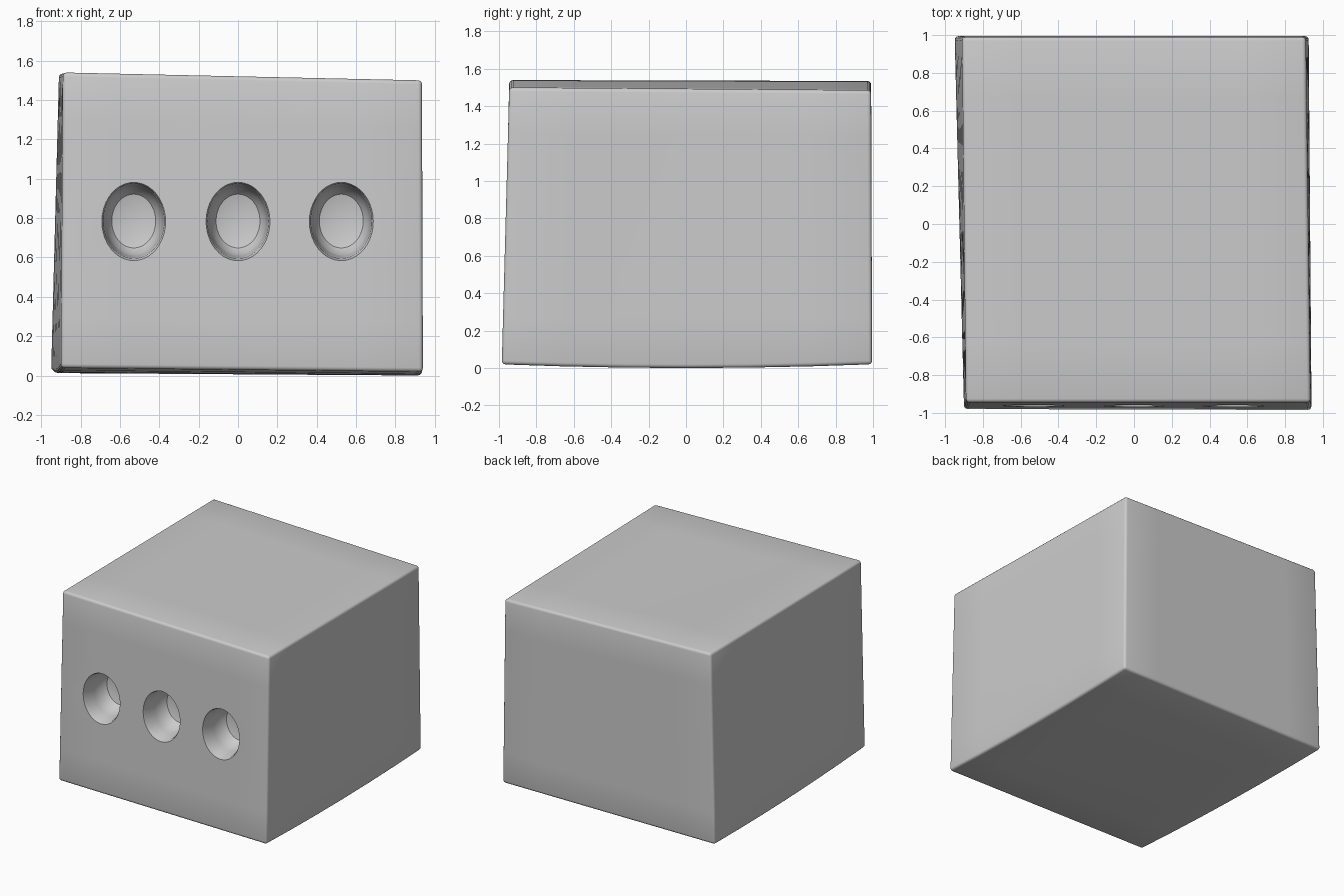
import bpy, bmesh, math
from mathutils import Vector

cube = bpy.data.objects.get("Cube")
if cube:
    bpy.data.objects.remove(cube, do_unlink=True)

# One plain clay colour
clay = bpy.data.materials.new("light_grey_clay")
clay.use_nodes = True
colour = (0.6, 0.6, 0.6, 1)
clay.diffuse_color = colour
bsdf = next(n for n in clay.node_tree.nodes if n.type == 'BSDF_PRINCIPLED')
bsdf.inputs["Base Color"].default_value = colour


def make_object(name, bm):
    bmesh.ops.recalc_face_normals(bm, faces=bm.faces)
    mesh = bpy.data.meshes.new(name)
    bm.to_mesh(mesh)
    bm.free()
    mesh.materials.append(clay)
    obj = bpy.data.objects.new(name, mesh)
    bpy.context.collection.objects.link(obj)
    return obj


# Slightly skewed block: corners keyed by side (x, y, z)
corners = {
    (-1, -1, -1): (-0.90, -0.98, 0.035), (1, -1, -1): (0.94, -0.985, 0.015),
    (-1, 1, -1): (-0.95, 0.995, 0.02), (1, 1, -1): (0.925, 0.995, 0.015),
    (-1, -1, 1): (-0.89, -0.945, 1.535), (1, -1, 1): (0.935, -0.945, 1.495),
    (-1, 1, 1): (-0.91, 0.99, 1.53), (1, 1, 1): (0.91, 0.99, 1.48),
}
bm = bmesh.new()
bmesh.ops.create_cube(bm, size=2)
for v in bm.verts:
    v.co = Vector(corners[tuple(round(c) for c in v.co)])
# Slight sag in the middle of the base
bmesh.ops.subdivide_edges(bm, edges=bm.edges[:], cuts=5, use_grid_fill=True)
for v in bm.verts:
    if v.co.z < 0.1:
        v.co.z -= 0.02 * max(0, 1 - v.co.y ** 2)
low = min(v.co.z for v in bm.verts)
for v in bm.verts:
    v.co.z -= low
bmesh.ops.recalc_face_normals(bm, faces=bm.faces)
# Soften the block's edges
sharp = [e for e in bm.edges if e.calc_face_angle(0) > 1.0]
bmesh.ops.bevel(bm, geom=sharp, offset=0.02, segments=3, profile=0.5, affect='EDGES')
block = make_object("block", bm)

# Oval socket shape: (y, scale) rings from mouth to floor
profile = [(-1.1, 1.08), (-0.968, 1.06), (-0.945, 1.0), (-0.85, 0.95),
           (-0.77, 0.88), (-0.735, 0.72), (-0.72, 0.4)]
SIDES = 40
bm = bmesh.new()
for x in (-0.53, 0.0, 0.525):
    rings = []
    for y, s in profile:
        rings.append([bm.verts.new((x + 0.155 * s * math.cos(2 * math.pi * i / SIDES), y,
                                    0.785 + 0.19 * s * math.sin(2 * math.pi * i / SIDES)))
                      for i in range(SIDES)])
    for a, b in zip(rings, rings[1:]):
        for i in range(SIDES):
            j = (i + 1) % SIDES
            bm.faces.new((a[i], a[j], b[j], b[i]))
    bm.faces.new(rings[0])
    bm.faces.new(rings[-1])
cutter = make_object("socket_cutter", bm)
cutter.hide_render = True

# Carve the sockets into the front and keep the result
bpy.ops.object.select_all(action='DESELECT')
bpy.context.view_layer.objects.active = block
block.select_set(True)
cut = block.modifiers.new("sockets", 'BOOLEAN')
cut.operation = 'DIFFERENCE'
cut.solver = 'EXACT'
cut.object = cutter
bpy.ops.object.modifier_apply(modifier=cut.name)
bpy.data.objects.remove(cutter, do_unlink=True)
bpy.ops.object.shade_smooth_by_angle(angle=math.radians(35))
